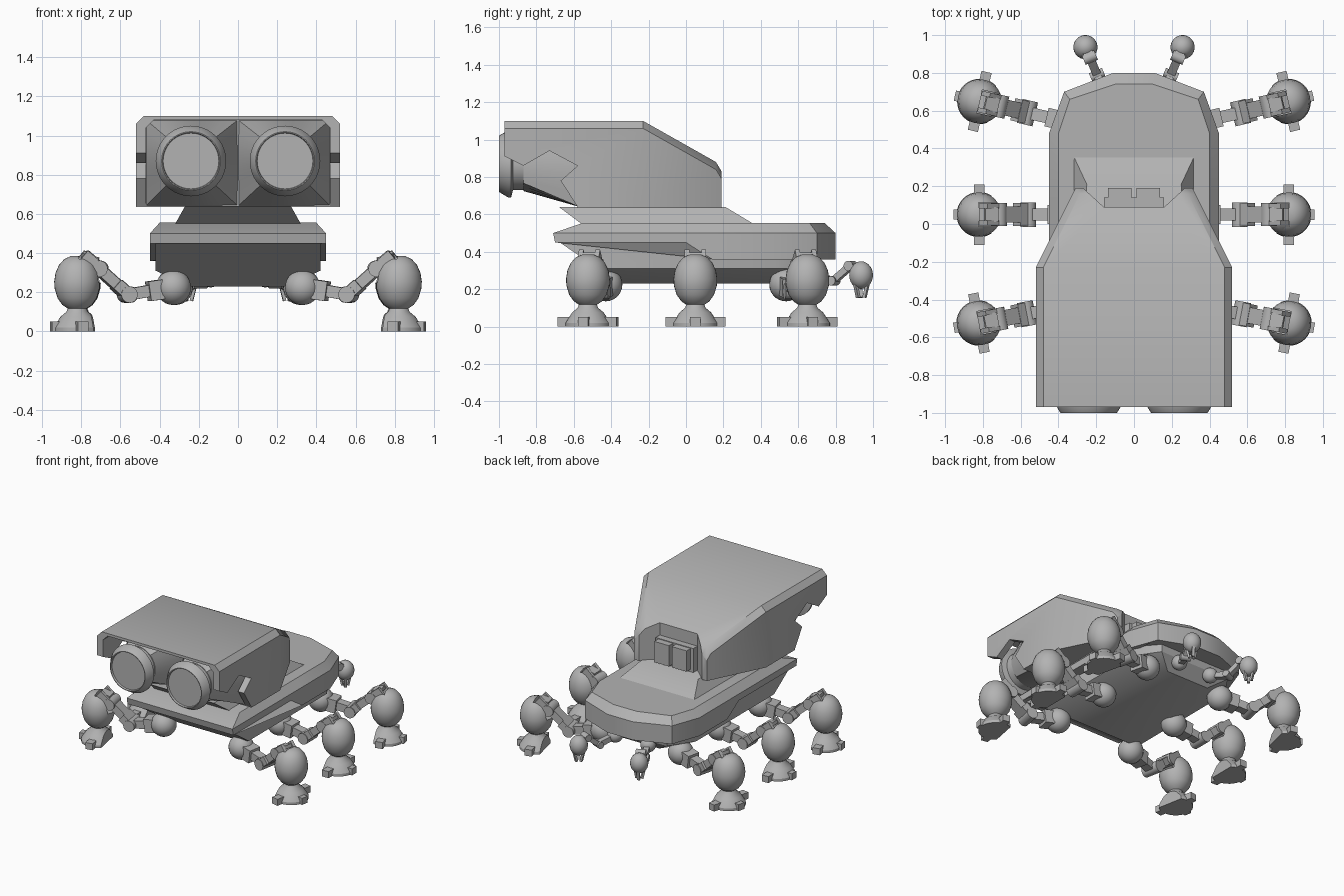
import bpy, bmesh
from math import pi, sin, cos, atan2, hypot, radians
from mathutils import Matrix, Vector

if "Cube" in bpy.data.objects:
    bpy.data.objects.remove(bpy.data.objects["Cube"])

grey = bpy.data.materials.new("plain_grey")
grey.use_nodes = True
grey.diffuse_color = (0.45, 0.45, 0.45, 1)
grey.node_tree.nodes["Principled BSDF"].inputs["Base Color"].default_value = (0.45, 0.45, 0.45, 1)


def finish(me):
    me.shade_smooth()
    me.set_sharp_from_angle(angle=radians(32))


def mesh_from(name, bm):
    bmesh.ops.recalc_face_normals(bm, faces=bm.faces)
    me = bpy.data.meshes.new(name)
    bm.to_mesh(me)
    bm.free()
    me.materials.append(grey)
    finish(me)
    return me


def place(name, me, matrix=Matrix()):
    ob = bpy.data.objects.new(name, me)
    ob.matrix_world = matrix
    bpy.context.collection.objects.link(ob)
    return ob


def loft(bm, rings):
    """Skin closed rings of equal length and cap both ends."""
    rows = [[bm.verts.new(p) for p in ring] for ring in rings]
    n = len(rows[0])
    for a, b in zip(rows, rows[1:]):
        for i in range(n):
            j = (i + 1) % n
            bm.faces.new((a[i], a[j], b[j], b[i]))
    bm.faces.new(rows[0][::-1])
    bm.faces.new(rows[-1])


def mirrored(half):
    return [Vector(p) for p in half] + [Vector((-x, y, z)) for x, y, z in reversed(half)]


def lofted(name, rings):
    bm = bmesh.new()
    loft(bm, rings)
    return place(name, mesh_from(name, bm))


def circle(r, z, n=32):
    return [Vector((r * cos(2 * pi * i / n), r * sin(2 * pi * i / n), z)) for i in range(n)]


def lathe(bm, profile, matrix=Matrix(), n=32):
    loft(bm, [[matrix @ p for p in circle(r, z, n)] for r, z in profile])


def ball(bm, s, z, r, stretch=1):
    m = Matrix.Translation((s, 0, z)) @ Matrix.Diagonal((1, 1, stretch, 1))
    bmesh.ops.create_uvsphere(bm, u_segments=24, v_segments=14, radius=r, matrix=m)


def box(bm, centre, size, turn=Matrix()):
    m = Matrix.Translation(centre) @ turn @ Matrix.Diagonal((*size, 1))
    bmesh.ops.create_cube(bm, size=1, matrix=m)


def beam(bm, a, b, width, thick):
    ds, dz = b[0] - a[0], b[1] - a[1]
    box(bm, ((a[0] + b[0]) / 2, 0, (a[1] + b[1]) / 2), (hypot(ds, dz), width, thick),
        Matrix.Rotation(-atan2(dz, ds), 4, 'Y'))


def pin(bm, s, z, r, width):
    m = Matrix.Translation((s, 0, z)) @ Matrix.Rotation(pi / 2, 4, 'X')
    bmesh.ops.create_cone(bm, cap_ends=True, segments=20, radius1=r, radius2=r, depth=width, matrix=m)


def cut(ob, cutter):
    """Subtract the cutter from the object, then discard it."""
    cutter.hide_render = True
    mod = ob.modifiers.new("cut", 'BOOLEAN')
    mod.operation, mod.solver, mod.object = 'DIFFERENCE', 'EXACT', cutter
    bpy.context.view_layer.update()
    me = bpy.data.meshes.new_from_object(ob.evaluated_get(bpy.context.evaluated_depsgraph_get()))
    ob.modifiers.clear()
    ob.data = me
    finish(me)
    bpy.data.objects.remove(cutter)


# Body: chamfered deck plate, tapered hull below, pedestal above
def deck_ring(w, front, tail, z_front, z_back):
    side = [(w, front, z_front), (w, 0, z_front), (w, 0.14, z_back), (w, 0.48, z_back)]
    return mirrored(side + [(x, y, z_back) for x, y in tail])


outer_tail = [(0.37, 0.70), (0.11, 0.80)]
lofted("deck_plate", [
    deck_ring(0.45, -0.70, outer_tail, 0.45, 0.36),
    deck_ring(0.45, -0.71, outer_tail, 0.50, 0.50),
    deck_ring(0.40, -0.55, [(0.34, 0.66), (0.10, 0.74)], 0.555, 0.555)])
lofted("lower_hull", [
    mirrored([(0.25, -0.36, 0.23), (0.25, 0.48, 0.23), (0.18, 0.58, 0.23)]),
    mirrored([(0.42, -0.47, 0.31), (0.42, 0.48, 0.31), (0.30, 0.66, 0.31)]),
    mirrored([(0.42, -0.69, 0.46), (0.42, 0.48, 0.46), (0.32, 0.69, 0.46)])])
lofted("pedestal", [
    mirrored([(0.32, -0.56, 0.55), (0.32, 0.36, 0.55)]),
    mirrored([(0.27, -0.68, 0.64), (0.25, 0.21, 0.64)])])


# Head: hooded shell, hollow at the front and notched at sides and back
def head_ring(y, w, top, chamfer=0.04):
    return mirrored([(w, y, 0.635), (w, y, top - chamfer), (w - chamfer, y, top)])


head = lofted("head_shell", [head_ring(-0.97, 0.52, 1.10), head_ring(-0.23, 0.52, 1.10),
                             head_ring(0.16, 0.325, 0.88), head_ring(0.19, 0.31, 0.83)])
cut(head, lofted("hollow", [mirrored([(0.47, y, 0.4), (0.47, y, 1.04), (0.43, y, 1.08)])
                            for y in (-1.3, -0.58)]))
notch = [(-1.2, 0.5), (-1.2, 0.91), (-0.97, 0.91), (-0.87, 0.86), (-0.73, 0.94),
         (-0.58, 0.86), (-0.67, 0.78), (-0.58, 0.64), (-0.58, 0.5)]
cut(head, lofted("side_notch", [[(x, y, z) for y, z in notch] for x in (-1, 1)]))
cut(head, lofted("rear_notch", [mirrored([(0.16, 0.09, z), (0.28, 0.20, z), (0.28, 0.3, z)])
                                for z in (0.5, 1.3)]))

# Rear control block with two panels
bm = bmesh.new()
box(bm, (0, 0.11, 0.73), (0.32, 0.06, 0.19))
for side in (-1, 1):
    box(bm, (side * 0.075, 0.15, 0.74), (0.125, 0.08, 0.16))
place("rear_panels", mesh_from("rear_panels", bm))

# Eyes: square housing blending to a round barrel, then the lens ring
to_front = Matrix.Rotation(pi / 2, 4, 'X')
for side, label in ((-1, "right"), (1, "left")):
    bm = bmesh.new()
    square, ring = [], []
    for i in range(32):
        c, s = cos(2 * pi * i / 32), sin(2 * pi * i / 32)
        k = 1 / max(abs(c), abs(s))
        square.append((side * 0.235 + 0.235 * k * c, -0.57, 0.86 + 0.22 * k * s))
        ring.append((side * 0.24 + 0.145 * c, -0.87, 0.87 + 0.145 * s))
    loft(bm, [square, ring])
    place(label + "_eye_housing", mesh_from("eye_housing", bm))
    bm = bmesh.new()
    lathe(bm, [(0.14, 0.85), (0.14, 0.925), (0.18, 0.935), (0.18, 0.95), (0.15, 1.0),
               (0.145, 1.0), (0.142, 0.985)], to_front, 40)
    place(label + "_eye_lens", mesh_from("eye_lens", bm), Matrix.Translation((side * 0.24, 0, 0.87)))

# Leg parts, built once with the hip at the origin and the foot outward along x
FOOT = 0.50
leg = {}
bm = bmesh.new()
ball(bm, 0, 0.225, 0.09)
leg["hip"] = mesh_from("hip", bm)

bm = bmesh.new()
beam(bm, (0.06, 0.215), (0.13, 0.205), 0.10, 0.10)
beam(bm, (0.12, 0.208), (0.24, 0.188), 0.065, 0.06)
pin(bm, 0.24, 0.188, 0.042, 0.13)
leg["thigh"] = mesh_from("thigh", bm)

bm = bmesh.new()
beam(bm, (0.24, 0.188), (0.39, 0.32), 0.085, 0.055)
beam(bm, (0.25, 0.197), (0.30, 0.241), 0.12, 0.06)
pin(bm, 0.395, 0.32, 0.042, 0.12)
leg["shin"] = mesh_from("shin", bm)

bm = bmesh.new()
for t in (-0.045, 0.045):
    box(bm, (0.435, t, 0.35), (0.11, 0.025, 0.07), Matrix.Rotation(-0.7, 4, 'Y'))
beam(bm, (0.40, 0.365), (0.47, 0.385), 0.08, 0.025)
beam(bm, (0.40, 0.32), (0.50, 0.27), 0.065, 0.06)
leg["ankle_bracket"] = mesh_from("ankle_bracket", bm)

bm = bmesh.new()
lathe(bm, [(0.045, 0.115), (0.075, 0.135), (0.10, 0.17), (0.115, 0.22), (0.117, 0.255), (0.11, 0.30),
           (0.092, 0.34), (0.065, 0.37), (0.03, 0.385)], Matrix.Translation((FOOT, 0, 0)))
shell = place("egg", mesh_from("egg", bm))
bm = bmesh.new()
box(bm, (0.42, 0, 0.37), (0.16, 0.125, 0.22), Matrix.Rotation(-0.25, 4, 'Y'))
cut(shell, place("socket", mesh_from("socket", bm)))
leg["ankle_shell"] = shell.data
bpy.data.objects.remove(shell)

bm = bmesh.new()
lathe(bm, [(0.12, 0), (0.12, 0.02), (0.085, 0.075), (0.055, 0.10), (0.045, 0.125)],
      Matrix.Translation((FOOT, 0, 0)))
cutting = bmesh.ops.bisect_plane(bm, geom=bm.verts[:] + bm.edges[:] + bm.faces[:],
                                 plane_co=(FOOT - 0.065, 0, 0), plane_no=(-1, 0, 0), clear_outer=True)
bmesh.ops.holes_fill(bm, edges=[e for e in bm.edges if e.is_boundary])
for angle in (-pi / 2, 0, pi / 2):
    turn = Matrix.Rotation(angle, 4, 'Z')
    reach = 0.135 if angle == 0 else 0.16
    box(bm, Vector((FOOT, 0, 0.025)) + turn @ Vector((reach - 0.05, 0, 0)), (0.10, 0.055, 0.05), turn)
leg["foot"] = mesh_from("foot", bm)

# Small rear grabber arm, built the same way
arm = {}
bm = bmesh.new()
ball(bm, 0, 0.28, 0.055)
beam(bm, (0.03, 0.27), (0.14, 0.245), 0.04, 0.04)
pin(bm, 0.14, 0.245, 0.025, 0.075)
beam(bm, (0.14, 0.245), (0.24, 0.325), 0.045, 0.035)
pin(bm, 0.24, 0.325, 0.027, 0.07)
beam(bm, (0.24, 0.33), (0.30, 0.30), 0.05, 0.04)
arm["link"] = mesh_from("link", bm)
bm = bmesh.new()
ball(bm, 0.30, 0.275, 0.064, 1.15)
for i in range(3):
    turn = Matrix.Rotation(2 * pi * i / 3, 4, 'Z')
    box(bm, Vector((0.30, 0, 0.19)) + turn @ Vector((0.028, 0, 0)), (0.016, 0.022, 0.07),
        turn @ Matrix.Rotation(0.25, 4, 'Y'))
arm["gripper"] = mesh_from("gripper", bm)


# Place the limbs on both sides
def limb(label, parts, x, y, angle):
    for side, word in ((1, "left"), (-1, "right")):
        heading = angle if side == 1 else pi - angle
        m = Matrix.Translation((side * x, y, 0)) @ Matrix.Rotation(heading, 4, 'Z')
        for part, me in parts.items():
            place(f"{word}_{label}_{part}", me, m)


limb("front_leg", leg, 0.33, -0.43, -0.19)
limb("middle_leg", leg, 0.32, 0.05, 0)
limb("rear_leg", leg, 0.33, 0.535, 0.23)
limb("rear_arm", arm, 0.14, 0.66, radians(67))
